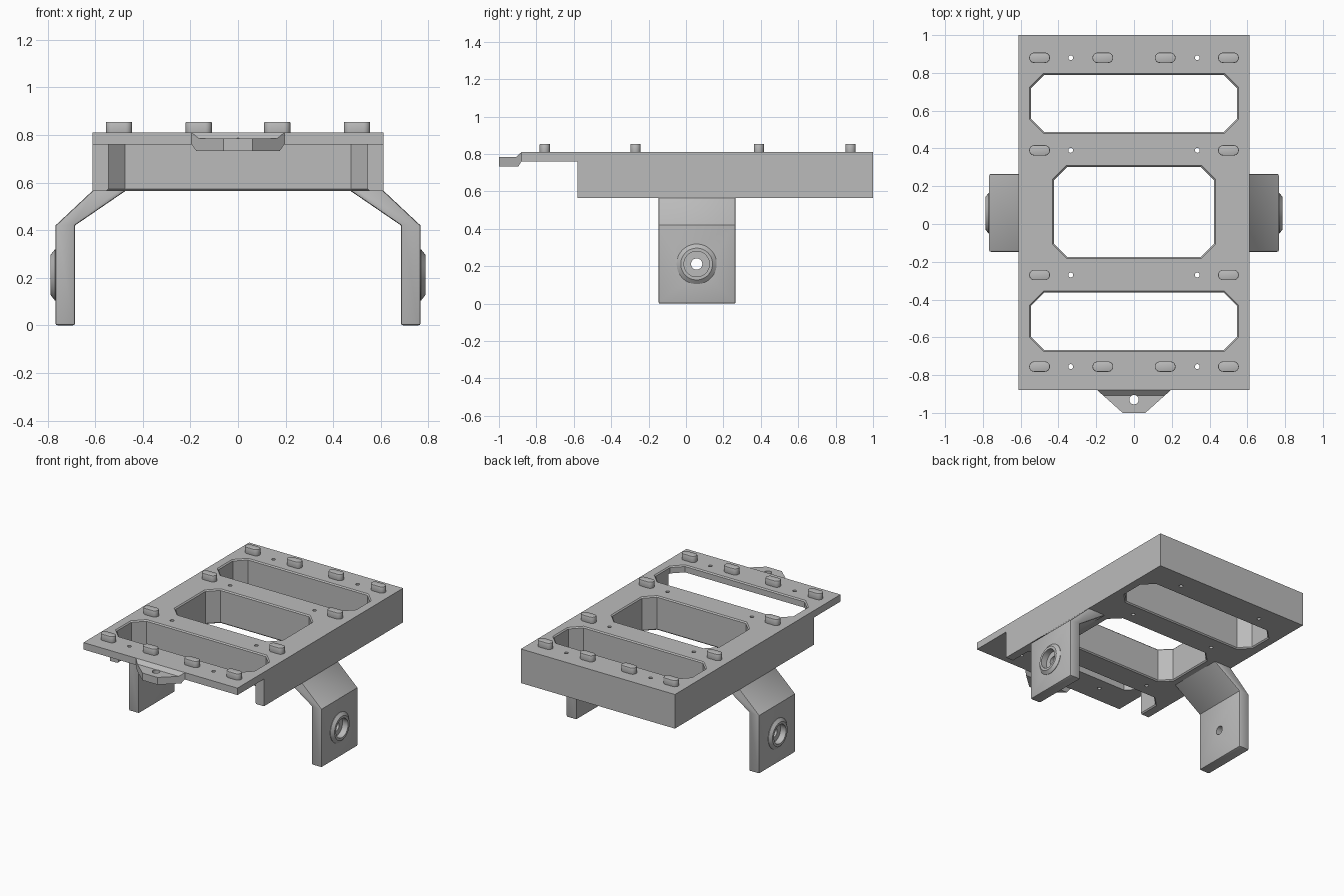
import bpy, bmesh
from math import cos, sin, pi

cube = bpy.data.objects.get("Cube")
if cube:
    bpy.data.objects.remove(cube, do_unlink=True)

grey = bpy.data.materials.new("plain grey")
grey.use_nodes = True
grey.diffuse_color = (0.5, 0.5, 0.5, 1)
grey.node_tree.nodes["Principled BSDF"].inputs["Base Color"].default_value = (0.5, 0.5, 0.5, 1)


def loft(name, rings, closed=False):
    """Skin a list of equal rings; cap the ends, or join them when closed."""
    bm = bmesh.new()
    rows = [[bm.verts.new(p) for p in ring] for ring in rings]
    n = len(rows[0])
    pairs = list(zip(rows, rows[1:]))
    if closed:
        pairs.append((rows[-1], rows[0]))
    else:
        bm.faces.new(rows[0])
        bm.faces.new(rows[-1])
    for a, b in pairs:
        for i in range(n):
            j = (i + 1) % n
            bm.faces.new((a[i], a[j], b[j], b[i]))
    bmesh.ops.recalc_face_normals(bm, faces=bm.faces)
    mesh = bpy.data.meshes.new(name)
    bm.to_mesh(mesh)
    bm.free()
    mesh.materials.append(grey)
    ob = bpy.data.objects.new(name, mesh)
    bpy.context.collection.objects.link(ob)
    return ob


def activate(ob):
    bpy.ops.object.select_all(action='DESELECT')
    ob.select_set(True)
    bpy.context.view_layer.objects.active = ob


def bevel(ob, width, segments=2):
    activate(ob)
    mod = ob.modifiers.new("edge", 'BEVEL')
    mod.width, mod.segments = width, segments
    mod.limit_method, mod.angle_limit = 'ANGLE', pi / 3
    bpy.ops.object.modifier_apply(modifier=mod.name)


def cut(ob, cutters):
    activate(ob)
    for c in cutters:
        mod = ob.modifiers.new("cut", 'BOOLEAN')
        mod.operation, mod.solver, mod.object = 'DIFFERENCE', 'EXACT', c
        bpy.ops.object.modifier_apply(modifier=mod.name)
        bpy.data.objects.remove(c, do_unlink=True)


def smooth(ob):
    activate(ob)
    bpy.ops.object.shade_smooth_by_angle(angle=pi / 6)


def circle_z(x, y, z, r, n=24):
    return [(x + r * cos(2 * pi * i / n), y + r * sin(2 * pi * i / n), z) for i in range(n)]


def circle_x(x, y, z, r, n=48):
    return [(x, y + r * cos(2 * pi * i / n), z + r * sin(2 * pi * i / n)) for i in range(n)]


def drill_z(x, y, r):
    return loft("drill", [circle_z(x, y, 0.4, r), circle_z(x, y, 1, r)])


def window(hx, y0, y1, c=0.07):
    """Chamfered opening that flares a little at the top and bottom faces."""
    def ring(z, g):
        x, a, b, k = hx + g, y0 - g, y1 + g, c + g * 0.6
        return [(x, a + k, z), (x, b - k, z), (x - k, b, z), (k - x, b, z),
                (-x, b - k, z), (-x, a + k, z), (k - x, a, z), (x - k, a, z)]
    return loft("window", [ring(0.557, 0.016), ring(0.573, 0), ring(0.802, 0), ring(0.818, 0.016)])


# Frame: thin front shelf and deep body in one side profile
side = [(-0.88, 0.81), (-0.88, 0.76), (-0.58, 0.76), (-0.58, 0.565), (1, 0.565), (1, 0.81)]
frame = loft("frame", [[(x, y, z) for y, z in side] for x in (-0.612, 0.612)])
bar_rows = (-0.755, -0.27, 0.39, 0.88)
cutters = [window(0.545, -0.667, -0.362), window(0.423, -0.175, 0.303), window(0.545, 0.487, 0.79)]
cutters += [drill_z(s * 0.335, y, 0.013) for y in bar_rows for s in (-1, 1)]
cut(frame, cutters)
smooth(frame)


# Rounded pegs on the crossbars
def peg(x, y):
    r, half = 0.0275, 0.0275
    outline = []
    for i in range(26):
        turn = -pi / 2 + pi * (i % 13) / 12 + (pi if i > 12 else 0)
        shift = half if i < 13 else -half
        outline.append((x + shift + r * cos(turn), y + r * sin(turn)))
    ob = loft("peg", [[(a, b, z) for a, b in outline] for z in (0.8, 0.855)])
    bevel(ob, 0.004)
    smooth(ob)


for y in bar_rows:
    columns = (0.5, 0.165) if abs(y) > 0.5 else (0.5,)
    for x in columns:
        peg(x, y)
        peg(-x, y)

# Stepped, tapered front tab with a hole
tab_side = [(-0.88, 0.81), (-0.907, 0.785), (-1, 0.785), (-1, 0.733), (-0.897, 0.733), (-0.88, 0.76)]
tab = loft("front_tab", [[(s * (0.06 + (y + 1) * 1.12), y, z) for y, z in tab_side] for s in (-1, 1)])
cut(tab, [drill_z(0, -0.93, 0.025)])
smooth(tab)

# Bent legs, each with a recessed boss on its outer face
leg_shape = [(0.47, 0.567), (0.47, 0.59), (0.6, 0.59), (0.61, 0.567), (0.767, 0.42),
             (0.767, 0), (0.685, 0), (0.685, 0.42)]
boss_shape = [(0.742, 0.068), (0.742, 0.107), (0.77, 0.107), (0.787, 0.085), (0.787, 0.068)]
cy, cz = 0.057, 0.212
for s, label in ((1, "left"), (-1, "right")):
    leg = loft(label + "_leg", [[(s * x, y, z) for x, z in leg_shape] for y in (-0.147, 0.265)])
    bevel(leg, 0.009)
    cut(leg, [loft("bore", [circle_x(s * x, cy, cz, 0.03) for x in (0.6, 0.9)]),
              loft("recess", [circle_x(s * x, cy, cz, 0.075) for x in (0.743, 0.9)])])
    smooth(leg)
    boss = loft(label + "_boss", [circle_x(s * x, cy, cz, r) for x, r in boss_shape], closed=True)
    smooth(boss)
